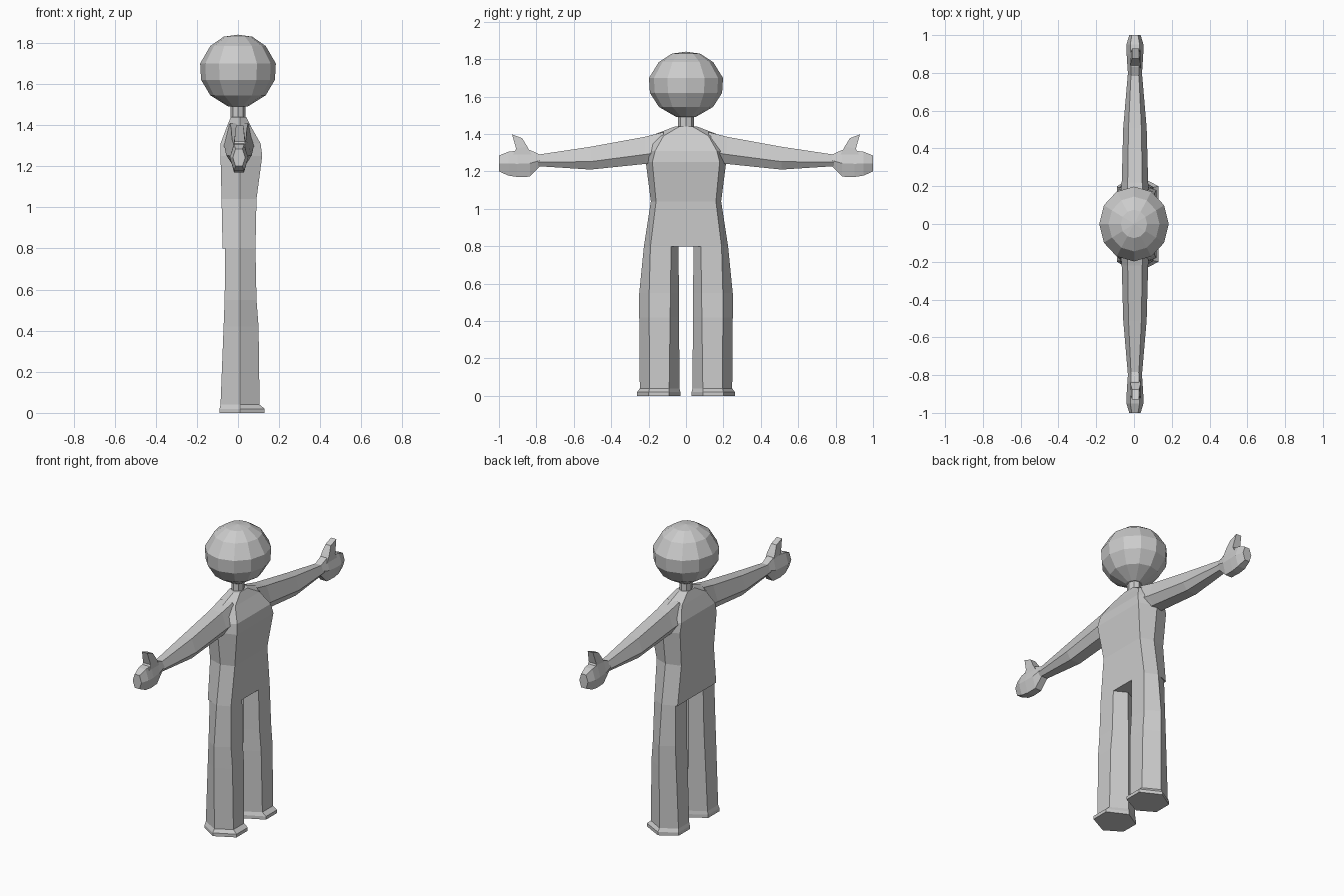
import bpy, bmesh, math

if "Cube" in bpy.data.objects:
    bpy.data.objects.remove(bpy.data.objects["Cube"])


def loft(name, rings, cap_start=True, cap_end=True, mirror=False):
    """Skin a list of equal-sized point rings into a flat-shaded object."""
    bm = bmesh.new()
    vs = [[bm.verts.new(p) for p in ring] for ring in rings]
    n = len(vs[0])
    for a, b in zip(vs, vs[1:]):
        for i in range(n):
            j = (i + 1) % n
            bm.faces.new((a[i], a[j], b[j], b[i]))
    if cap_start:
        bm.faces.new(vs[0])
    if cap_end:
        bm.faces.new(vs[-1])
    bmesh.ops.recalc_face_normals(bm, faces=bm.faces)
    me = bpy.data.meshes.new(name)
    bm.to_mesh(me)
    bm.free()
    ob = bpy.data.objects.new(name, me)
    bpy.context.collection.objects.link(ob)
    if mirror:
        m = ob.modifiers.new("mirror", 'MIRROR')
        m.use_axis = (False, True, False)
        m.use_mirror_merge = False
    return ob


def body_ring(z, xb, xf, y_out, y_flat, y_in, y_flat_in, xm=0.01):
    """Horizontal hexagon: flat front and back, pointed sides."""
    return [(xm, y_out, z), (xf, y_flat, z), (xf, y_flat_in, z),
            (xm, y_in, z), (xb, y_flat_in, z), (xb, y_flat, z)]


def arm_ring(y, lo, hi, w, mid=0.5, xc=0.005):
    """Hexagon across the arm, flat on top and underneath."""
    zm = lo + (hi - lo) * mid
    return [(xc + w, y, zm), (xc + w * .55, y, hi), (xc - w * .55, y, hi),
            (xc - w, y, zm), (xc - w * .55, y, lo), (xc + w * .55, y, lo)]


def circle(r, z, n, sx=1, xc=0):
    return [(xc + sx * r * math.cos(2 * math.pi * i / n),
             r * math.sin(2 * math.pi * i / n), z) for i in range(n)]


# head and neck
head = [(0.05, 1.49), (0.145, 1.545), (0.193, 1.62), (0.198, 1.70),
        (0.145, 1.785), (0.075, 1.83), (0.001, 1.84)]
loft("head", [circle(r, z, 12, 0.93) for r, z in head])
loft("neck", [circle(0.042, z, 8, 0.85) for z in (1.42, 1.51)], False, False)

# torso: z, back, front, half width, half width of flat face
torso = [(0.80, -0.075, 0.085, 0.225, 0.19), (1.04, -0.08, 0.09, 0.188, 0.16),
         (1.25, -0.085, 0.118, 0.215, 0.18), (1.31, -0.085, 0.11, 0.22, 0.165),
         (1.39, -0.055, 0.065, 0.19, 0.12), (1.44, -0.035, 0.04, 0.06, 0.035)]
loft("torso", [body_ring(z, b, f, w, fl, -w, -fl) for z, b, f, w, fl in torso])

# legs with flared feet
legs = [(0.00, -0.09, 0.13, 0.262, 0.20, 0.03, 0.09),
        (0.02, -0.09, 0.13, 0.262, 0.20, 0.03, 0.09),
        (0.04, -0.085, 0.105, 0.247, 0.195, 0.035, 0.09),
        (0.42, -0.07, 0.10, 0.25, 0.197, 0.037, 0.085),
        (0.55, -0.065, 0.09, 0.25, 0.197, 0.038, 0.083),
        (0.80, -0.062, 0.085, 0.225, 0.19, 0.04, 0.08)]
loft("leg", [body_ring(*s) for s in legs], cap_end=False, mirror=True)

# arms
arms = [(0.12, 1.25, 1.41, 0.08), (0.22, 1.24, 1.385, 0.07),
        (0.51, 1.21, 1.332, 0.062), (0.79, 1.228, 1.29, 0.038)]
loft("arm", [arm_ring(*s, mid=0.35) for s in arms], False, False, True)

# hands
hands = [(0.78, 1.228, 1.29, 0.036), (0.835, 1.172, 1.315, 0.04),
         (0.90, 1.17, 1.312, 0.044), (0.95, 1.178, 1.305, 0.045),
         (1.00, 1.20, 1.285, 0.03)]
loft("hand", [arm_ring(*s) for s in hands], False, True, True)

# thumbs: inner (y, z), outer (y, z), half thickness
thumbs = [(0.825, 1.29, 0.925, 1.29, 0.028), (0.85, 1.335, 0.908, 1.32, 0.026),
          (0.876, 1.378, 0.93, 1.398, 0.018)]
loft("thumb", [[(0.008 - t, a, az), (0.008 + t, a, az),
                (0.008 + t, b, bz), (0.008 - t, b, bz)]
               for a, az, b, bz, t in thumbs], False, True, True)
